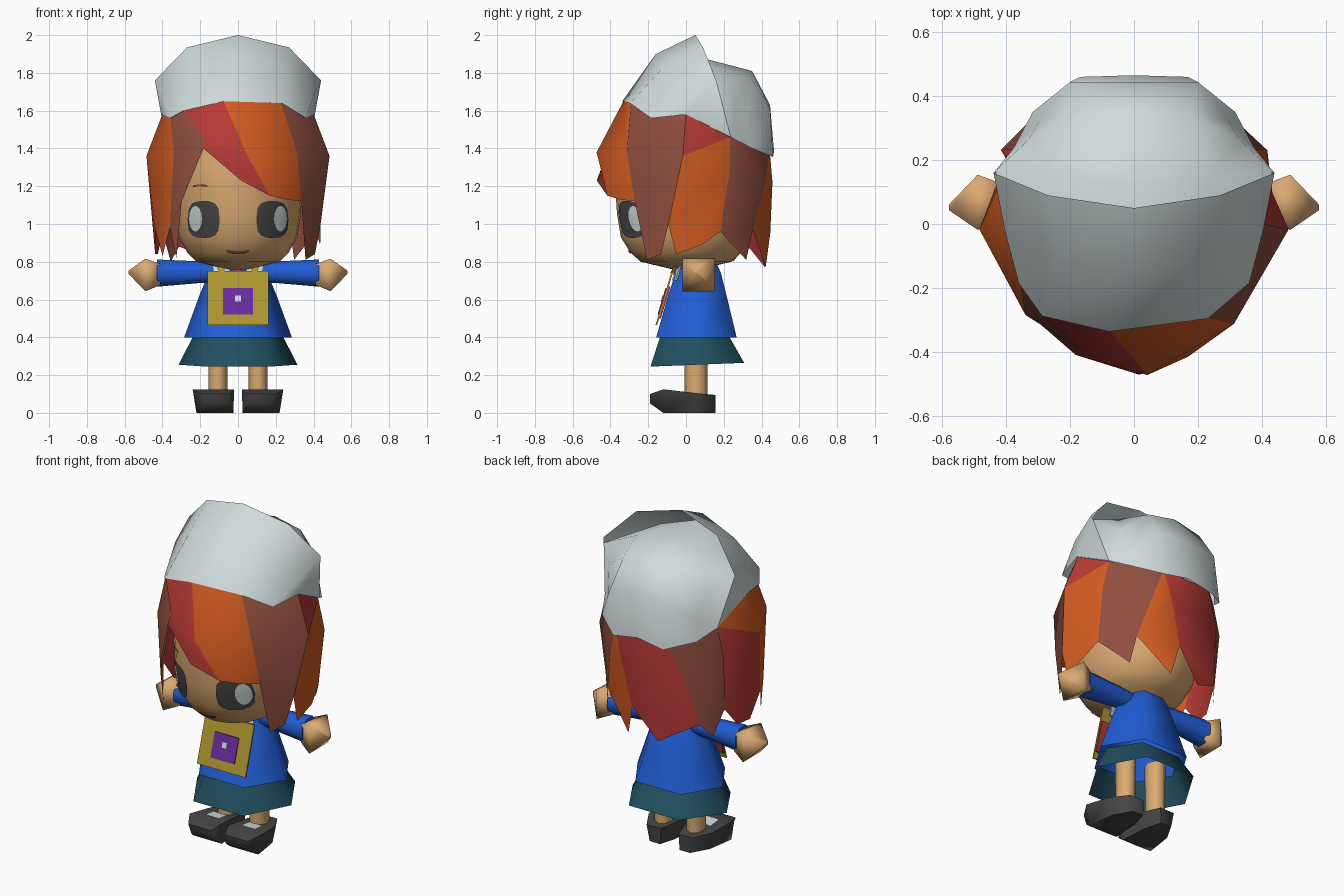
import bpy, bmesh, math
from math import sin, cos, radians, pi

if "Cube" in bpy.data.objects:
    bpy.data.objects.remove(bpy.data.objects["Cube"])

COL = {
    "pale_grey": (.63, .71, .71), "orange": (.65, .105, .015), "red": (.48, .042, .037),
    "brown": (.28, .077, .050), "skin": (.70, .40, .165), "charcoal": (.06, .06, .06),
    "blue": (.015, .11, .66), "teal": (.015, .08, .12), "mustard": (.42, .31, .028),
    "purple": (.14, .026, .35)}
MAT = {}
for key, c in COL.items():
    MAT[key] = bpy.data.materials.new(key)
    MAT[key].diffuse_color = (*c, 1)


def build(name, verts, faces, mats, face_mats=None, mirror=False, fix=True, angle=40):
    """Make one object from points and faces, optionally mirrored in x."""
    bm = bmesh.new()
    vs = [bm.verts.new(v) for v in verts]
    for i, f in enumerate(faces):
        face = bm.faces.new([vs[k] for k in f])
        face.material_index = face_mats[i] if face_mats else 0
    bmesh.ops.remove_doubles(bm, verts=bm.verts[:], dist=1e-4)
    if fix:
        bmesh.ops.recalc_face_normals(bm, faces=bm.faces[:])
    me = bpy.data.meshes.new(name)
    bm.to_mesh(me)
    bm.free()
    ob = bpy.data.objects.new(name, me)
    bpy.context.collection.objects.link(ob)
    for m in mats:
        me.materials.append(MAT[m])
    bpy.ops.object.select_all(action='DESELECT')
    bpy.context.view_layer.objects.active = ob
    ob.select_set(True)
    bpy.ops.object.shade_smooth_by_angle(angle=radians(angle))
    if mirror:
        mod = ob.modifiers.new("mirror", 'MIRROR')
        mod.merge_threshold = .0005
    return ob


def grid(name, rows, mat, **kw):
    n = len(rows[0])
    faces = [(r*n+c, r*n+c+1, (r+1)*n+c+1, (r+1)*n+c)
             for r in range(len(rows)-1) for c in range(n-1)]
    return build(name, [p for r in rows for p in r], faces, [mat], **kw)


def loft(name, rings, mat, caps=(True, True), **kw):
    n = len(rings[0])
    faces = [(r*n+c, r*n+(c+1) % n, (r+1)*n+(c+1) % n, (r+1)*n+c)
             for r in range(len(rings)-1) for c in range(n)]
    if caps[0]:
        faces.append(tuple(range(n)))
    if caps[1]:
        faces.append(tuple(range((len(rings)-1)*n, len(rings)*n)))
    return build(name, [p for r in rings for p in r], faces, [mat], **kw)


def zring(z, cx, cy, rx, ry, n, slope=0):
    return [(cx+rx*cos(2*pi*k/n), cy+ry*sin(2*pi*k/n), z+slope*sin(2*pi*k/n))
            for k in range(n)]


def hexring(z, cy, rx, ry, slope=0, f=.53):
    """Six sides with a flat front and back at distance ry."""
    return [(x*rx, cy+y*ry, z+slope*y) for x, y in
            ((1, 0), (f, 1), (-f, 1), (-1, 0), (-f, -1), (f, -1))]


def xring(x, cy, cz, r, n):
    return [(x, cy+r*cos(2*pi*(k+.5)/n), cz+r*sin(2*pi*(k+.5)/n)) for k in range(n)]


def plate(name, front, mat, t=.008, **kw):
    """Thin slab: front outline pushed back in y."""
    return loft(name, [front, [(x, y+t, z) for x, y, z in front]], mat, angle=20, **kw)


def lerp(table, z):
    for (z0, r0), (z1, r1) in zip(table, table[1:]):
        if z <= z1:
            return r0 + (r1-r0)*max(0, (z-z0))/(z1-z0)
    return table[-1][1]


# --- hair: locks on a turned shell; angle 0 is the front, 90 the right side
SHELL = [(.76, .43), (.85, .44), (1.15, .465), (1.36, .485), (1.46, .44), (1.56, .40),
         (1.60, .402), (1.64, .37), (1.65, .34)]


def pol(a, z, off=0):
    a = radians(a)
    r = lerp(SHELL, z)+off
    if cos(a) > 0 and z < 1.5:           # flatter cheeks
        r *= 1-.07*sin(2*a)**2
    return (r*sin(a), min(-r*cos(a), .46+off), z)


# seams between locks: (angle, height) at top, middle, bottom
SEAMS = [
    ((-45, 1.60), (-24, 1.45), (-24, 1.40)), ((-13, 1.65), (5, 1.38), (22, 1.15)),
    ((38, 1.64), (45, 1.38), (51, 1.12)), ((90, 1.58), (88, 1.36), (78, 1.00)),
    ((122, 1.46), (119, 1.28), (114, .96)), ((160, 1.39), (153, 1.22), (142, .97)),
    ((160, 1.39), (166, 1.22), (174, .95)), ((200, 1.39), (212, 1.22), (225, .88)),
    ((238, 1.46), (241, 1.28), (243, .96)), ((270, 1.58), (272, 1.36), (281, .97)),
    ((297, 1.56), (310, 1.38), (302, .98))]
# lock colour, colour above the middle, lower outline
LOCKS = [
    ("red", "red", [(2, 1.23)]), ("orange", "orange", [(36, 1.13)]),
    ("brown", "brown", [(60, .81), (72, .84)]), ("orange", "red", [(83, .84), (101, .89)]),
    ("brown", "brown", [(137, .81)]), ("orange", "orange", [(168, .77)]),
    ("red", "red", [(194, .77), (220, .87)]), ("brown", "brown", [(235, .80)]),
    ("red", "orange", [(255, .84), (268, .84)]), ("orange", "orange", [(290, .83)]),
    ("brown", "brown", [(307, .82), (316, 1.12)])]
tones = ["orange", "red", "brown"]
verts, faces, fm = [], [], []
for i, (low, up, tips) in enumerate(LOCKS):
    a, b = SEAMS[i], SEAMS[(i+1) % len(SEAMS)]
    upper, lower = [a[0], b[0], b[1], a[1]], [a[1], b[1]]
    if up == "red" != low:               # corner piece on the right
        upper, lower = [a[0], b[0], a[1]], [a[1], b[0], b[1]]
    elif up == "orange" != low:          # corner piece on the left
        upper, lower = [a[0], b[0], b[1]], [a[1], a[0], b[1]]
    for tone, poly in ((up, upper), (low, lower + [b[2]] + tips[::-1] + [a[2]])):
        pts = list(dict.fromkeys(poly))
        faces.append(tuple(range(len(verts), len(verts)+len(pts))))
        verts += [pol(*p) for p in pts]
        fm.append(tones.index(tone))
build("hair", verts, faces, tones, fm)

# --- hat: front panel rising to a crest
BRIM = [(-122, 1.46), (-90, 1.58), (-63, 1.56), (-45, 1.60), (-13, 1.65), (38, 1.64),
        (63, 1.56), (90, 1.58), (122, 1.46)]
tip, end = (.44, .16, 1.76), pol(122, 1.46, .006)


def both(half):
    return [(-x, y, z) for x, y, z in half[:0:-1]] + half


mid = both([(0, -.16, 1.90), (.24, -.12, 1.83), (.405, -.02, 1.69)])
crest = both([(0, .05, 2.0), (.27, .09, 1.935), tip])
panel = [pol(a, z, .006) for a, z in BRIM] + mid + crest      # 0-8, 9-13, 14-18
quads = [(2+k, 3+k, 10+k, 9+k) for k in range(4)] + [(9+k, 10+k, 15+k, 14+k) for k in range(4)]
build("hat_front", panel, quads + [(1, 2, 9, 14), (0, 1, 14), (6, 7, 18, 13), (7, 8, 18)],
      ["pale_grey"], angle=50)

# soft bag of the hat, starting inside the front panel
side = tuple(t+(e-t)*.1 for t, e in zip(tip, end))
bag = [(0, -.14, 1.87), (.235, -.09, 1.80), (.395, -.01, 1.68),
       (0, .12, 1.87), (.23, .14, 1.82), side,
       (0, .35, 1.81), (.18, .34, 1.78), (.33, .265, 1.66),
       (0, .445, 1.63), (.20, .445, 1.61), (.295, .325, 1.52),
       pol(180, 1.385, .006), pol(160, 1.355, .006), pol(138, 1.40, .006), end]
build("hat_back", bag, [(r*3+c, r*3+c+1, r*3+c+4, r*3+c+3) for r in range(4) for c in range(2)]
      + [(2, 15, 5), (5, 15, 8), (8, 15, 11), (11, 15, 14)], ["pale_grey"], mirror=True, angle=50)

# --- head
HEAD = [(.755, .05), (.80, .24), (.85, .295), (.93, .345), (1.05, .365), (1.2, .375), (1.4, .37), (1.58, .28)]
SX = .91
loft("head", [zring(z, 0, 0, r*SX, r, 28) for z, r in HEAD], "skin")


def on_face(x, z, off):
    r = lerp(HEAD, z)
    return (x, -r*math.sqrt(max(0, 1-(x/(SX*r))**2))-off, z)


def decal(name, cx, cz, rx, rz, mat, off, power=4, bend=0, mirror=True):
    """Rounded patch that follows the curve of the face."""
    rows = []
    for i in range(9):
        u = cos(pi*i/8)
        h = rz*(1-abs(u)**power)**(1/power)
        rows.append([on_face(cx+rx*u, cz+bend*u*u+h*(1-j/3), off) for j in range(7)])
    return grid(name, rows, mat, mirror=mirror, fix=False)


decal("eye", .182, 1.024, .085, .098, "charcoal", .006, 3)
decal("eye_shine", .225, 1.028, .034, .068, "pale_grey", .009, 2)
decal("mouth", 0, .848, .065, .008, "brown", .007, 4, .012, mirror=False)
decal("eyebrow", -.20, 1.205, .04, .005, "brown", .006, 4, -.006, mirror=False)

# --- body
loft("skirt", [hexring(.255, .06, .315, .248, .01), hexring(.41, .045, .235, .18)],
     "teal", (False, False), angle=62)
loft("coat", [hexring(.40, .055, .285, .213), hexring(.62, .06, .205, .155),
              hexring(.74, .065, .155, .12), hexring(.82, .075, .10, .075)],
     "blue", (False, True), angle=62)
loft("sleeve", [xring(.08, .07, .745, .055, 8), xring(.20, .07, .745, .062, 8),
                xring(.43, .07, .74, .078, 8)], "blue", mirror=True, angle=60)
loft("hand", [xring(.41, .07, .733, .078, 4), xring(.49, .068, .73, .122, 4),
              xring(.58, .052, .745, .012, 4)], "skin", mirror=True, angle=95)


# --- chest bag, tilted with the coat front
def tilt(x, z, off=0):
    return (x, -.16+(z-.47)*.30-off, z)


def square(x0, x1, z0, z1, off=0):
    return [tilt(x0, z0, off), tilt(x1, z0, off), tilt(x1, z1, off), tilt(x0, z1, off)]


plate("chest_bag", square(-.162, .162, .465, .75), "mustard", .009)
plate("bag_lining", square(-.157, .157, .50, .67, -.009), "red", .009)
plate("bag_patch", square(-.08, .08, .52, .66, .006), "purple")
plate("bag_dot", square(-.016, .016, .59, .622, .010), "pale_grey")

# collar, straps and scarf
plate("lapel", [(.02, -.075, .70), (.13, -.055, .70), (.135, -.03, .79), (.07, -.03, .82)],
      "pale_grey", mirror=True)
plate("strap", [(.065, -.085, .74), (.10, -.075, .74), (.12, -.04, .80), (.09, -.045, .80)],
      "mustard", mirror=True)
plate("scarf", [(-.02, -.068, .73), (.02, -.068, .73), (.025, -.055, .80), (-.025, -.055, .80)], "red")

# --- legs and shoes
loft("leg", [zring(.09, .107, .053, .05, .06, 8), zring(.42, .105, .053, .052, .064, 8)],
     "skin", mirror=True, angle=60)
SHOE = [(-.19, .05, .10, .045, .20), (-.12, 0, .125, .02, .24),
        (.05, 0, .105, .03, .215), (.155, 0, .095, .06, .155)]
loft("shoe", [[(xi+.005, y, z0), (xo-.02, y, z0), (xo, y, z1), (xi, y, z1)]
              for y, z0, z1, xi, xo in SHOE], "charcoal", mirror=True, angle=70)
build("sock_patch", [(.075, -.075, .123), (.165, -.075, .123), (.165, .0, .114), (.075, .0, .114)],
      [(0, 1, 2, 3)], ["pale_grey"], mirror=True, fix=False)

for m in bpy.data.materials:
    if m.users and not m.is_grease_pencil:
        m.use_nodes = True
        m.node_tree.nodes["Principled BSDF"].inputs["Base Color"].default_value = m.diffuse_color
